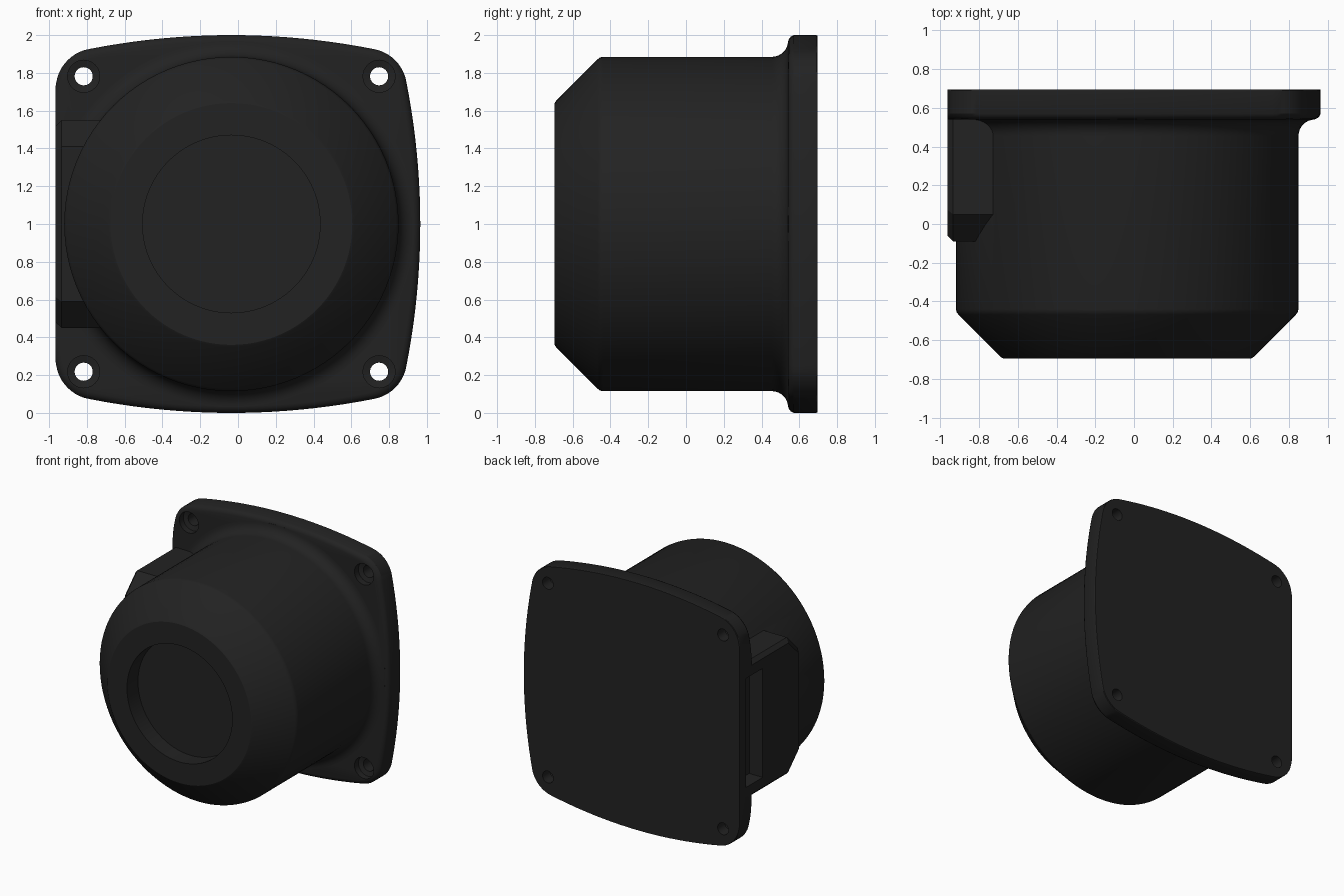
import bpy, bmesh
from math import sin, cos, pi, radians, sqrt
from mathutils import Vector

if "Cube" in bpy.data.objects:
    bpy.data.objects.remove(bpy.data.objects["Cube"])

CX, CZ = -0.035, 1.0      # axis of the round body
FLAT_X = -0.965           # plane that trims the flat side

mat = bpy.data.materials.new("black_plastic")
mat.use_nodes = True
colour = (0.016, 0.016, 0.016, 1)
mat.diffuse_color = colour
bsdf = mat.node_tree.nodes["Principled BSDF"]
bsdf.inputs["Base Color"].default_value = colour
bsdf.inputs["Roughness"].default_value = 0.6


def loft(name, rings, trim=False):
    """Skin equal-length rings of points into a closed solid."""
    bm = bmesh.new()
    loops = [[bm.verts.new(p) for p in ring] for ring in rings]
    n = len(loops[0])
    for a, b in zip(loops, loops[1:]):
        for i in range(n):
            j = (i + 1) % n
            bm.faces.new((a[i], a[j], b[j], b[i]))
    bm.faces.new(loops[0])
    bm.faces.new(loops[-1])
    if trim:
        cut = bmesh.ops.bisect_plane(bm, geom=bm.verts[:] + bm.edges[:] + bm.faces[:],
                                     plane_co=(FLAT_X, 0, 0), plane_no=(-1, 0, 0), clear_outer=True)
        edges = [e for e in cut["geom_cut"] if isinstance(e, bmesh.types.BMEdge)]
        bmesh.ops.contextual_create(bm, geom=edges)
    bmesh.ops.recalc_face_normals(bm, faces=bm.faces[:])
    mesh = bpy.data.meshes.new(name)
    bm.to_mesh(mesh)
    bm.free()
    obj = bpy.data.objects.new(name, mesh)
    bpy.context.collection.objects.link(obj)
    mesh.materials.append(mat)
    return obj


def circle(x, z, r, y, n=96):
    return [(x + r * cos(2 * pi * i / n), y, z + r * sin(2 * pi * i / n)) for i in range(n)]


def lathe(name, profile, x=CX, z=CZ, n=96, trim=False):
    return loft(name, [circle(x, z, r, y, n) for r, y in profile], trim)


def boolean(target, tool, operation):
    """Apply a boolean and discard the tool."""
    mod = target.modifiers.new(operation, "BOOLEAN")
    mod.operation, mod.object, mod.solver = operation, tool, "EXACT"
    bpy.context.view_layer.update()
    graph = bpy.context.evaluated_depsgraph_get()
    target.data = bpy.data.meshes.new_from_object(target.evaluated_get(graph))
    target.modifiers.clear()
    bpy.data.objects.remove(tool)


def block(name, x0, x1, y0, y1, z0, z1):
    return loft(name, [[(x, y0, z0), (x, y1, z0), (x, y1, z1), (x, y0, z1)] for x in (x0, x1)])


def slot_cutter():
    return block("slot_cutter", -1.2, -0.845, 0.40, 0.61, 0.56, 1.44)


# Round body: recessed front, softened chamfer, flared foot
FILLET = 0.085
profile = [(0.47, -0.555), (0.47, -0.695), (0.64, -0.695), (0.652, -0.688),
           (0.872, -0.468), (0.881, -0.456), (0.885, -0.44)]
for i in range(9):
    a = i * pi / 16
    profile.append((0.97 - FILLET * cos(a), 0.455 + FILLET * sin(a)))
profile.append((0.97, 0.62))
body = lathe("round_body", profile, trim=True)

# Side connector box with sloped front corners and bevelled outer rim
outline = [(0.62, 0.55), (0.05, 0.55), (-0.09, 0.41), (-0.09, -0.41), (0.05, -0.55), (0.62, -0.55)]


def box_ring(x, inset):
    k = 1 - inset / 0.55
    return [(x, 0.62 + (y - 0.62) * (1 - inset / 0.71), CZ + z * k) for y, z in outline]


side_box = loft("side_box", [box_ring(-0.6, 0), box_ring(-0.935, 0), box_ring(FLAT_X, 0.03)])
boolean(body, side_box, "UNION")
boolean(body, slot_cutter(), "DIFFERENCE")

# Mounting flange: bulged square with round corners, trimmed on one side
quarter = []
for i in range(-10, 11):
    u = 0.75 * i / 10
    quarter.append(Vector((1 - 0.13 * u * u, u)))
for i in range(1, 10):
    a = radians(10 + 7 * i)
    quarter.append(Vector((0.715 + 0.215 * cos(a), 0.715 + 0.215 * sin(a))))
shape = []
for turn in range(4):
    for p in quarter:
        q = p.copy()
        for _ in range(turn):
            q = Vector((-q.y, q.x))
        shape.append(q)
layers = [(0.985, 0.54 + 0.155), (1.0, 0.69), (1.0, 0.57), (0.992, 0.555), (0.98, 0.545), (0.965, 0.54)]
layers[0] = (0.997, 0.695)
flange = loft("mounting_flange",
              [[(CX + p.x * k, y, CZ + p.y * k) for p in shape] for k, y in layers], trim=True)

# Counterbored screw holes
for sx in (-1, 1):
    for sz in (-1, 1):
        drill = lathe("drill", [(0.085, 0.4), (0.085, 0.59), (0.048, 0.60), (0.048, 0.8)],
                      CX + sx * 0.782, CZ + sz * 0.782, 32)
        boolean(flange, drill, "DIFFERENCE")
boolean(flange, slot_cutter(), "DIFFERENCE")

# Smooth shading with crisp edges
bpy.ops.object.select_all(action="DESELECT")
for obj in (body, flange):
    obj.select_set(True)
bpy.context.view_layer.objects.active = body
bpy.ops.object.shade_smooth_by_angle(angle=radians(30))
